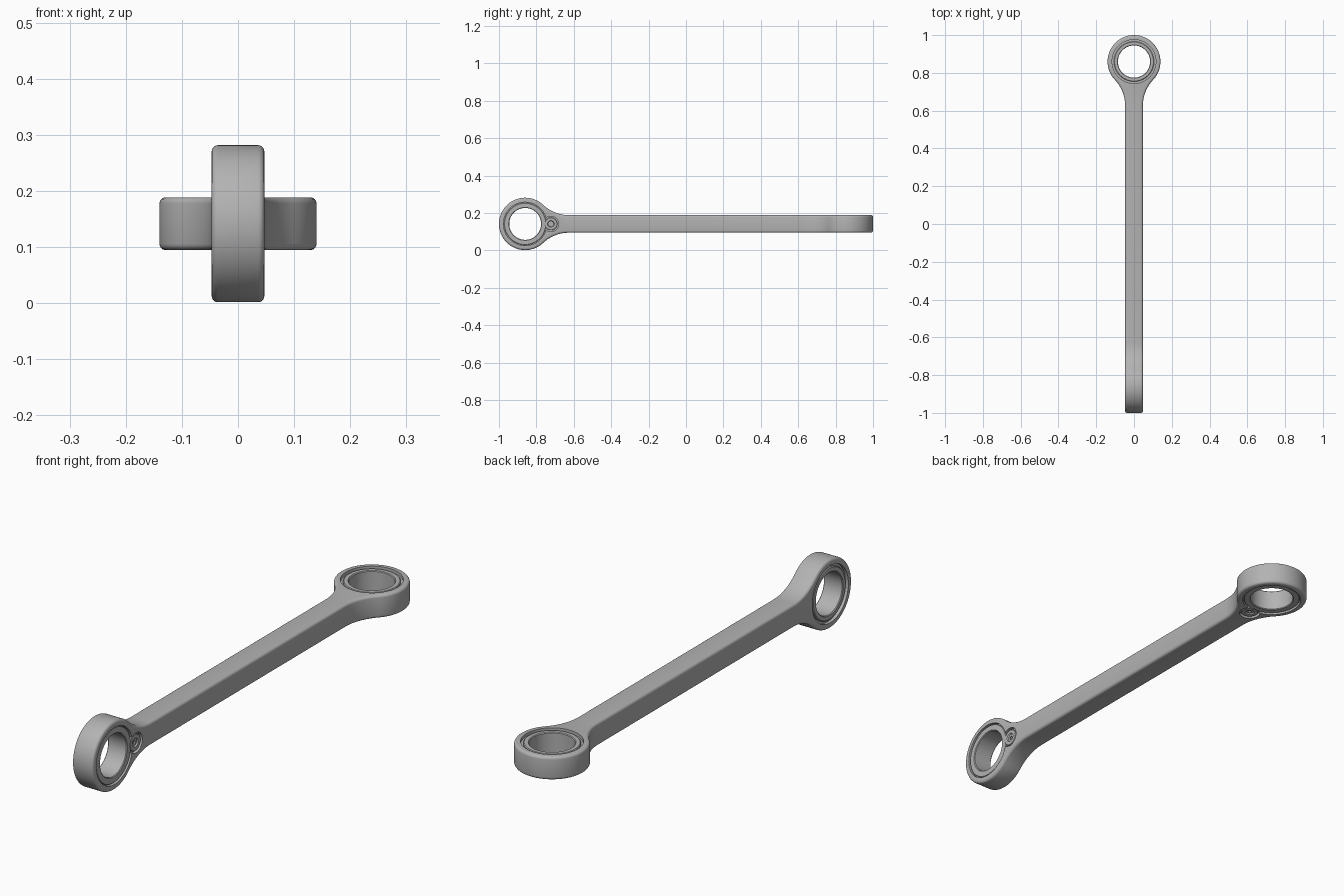
import bpy, bmesh
from math import sin, cos, pi, atan2, sqrt
from mathutils import Matrix, Vector

if "Cube" in bpy.data.objects:
    bpy.data.objects.remove(bpy.data.objects["Cube"])

HALF = 0.047        # half thickness of bar and eyes
EYE_Y = -0.86       # eye centre
EYE_R = 0.14
FILLET = 0.2        # neck fillet radius
MID_Z = 0.1415
PIN_Y = -0.722      # locking screw centre

steel = bpy.data.materials.new("brushed steel grey")
steel.use_nodes = True
steel.diffuse_color = (0.45, 0.45, 0.45, 1)
steel.node_tree.nodes["Principled BSDF"].inputs["Base Color"].default_value = (0.45, 0.45, 0.45, 1)

# Front end stays as built; rear end is turned round and a quarter turn about the bar
LIFT = Matrix.Translation((0, 0, MID_Z))
REAR = Matrix(((0, 0, -1), (0, -1, 0), (-1, 0, 0))).to_4x4()
ENDS = {"front": LIFT, "rear": LIFT @ REAR}


def make_object(name, bm, matrix=None):
    bmesh.ops.recalc_face_normals(bm, faces=bm.faces)
    if matrix:
        bm.transform(matrix)
    mesh = bpy.data.meshes.new(name)
    bm.to_mesh(mesh)
    bm.free()
    mesh.materials.append(steel)
    obj = bpy.data.objects.new(name, mesh)
    bpy.context.collection.objects.link(obj)
    return obj


def smooth(obj):
    bpy.ops.object.select_all(action='DESELECT')
    obj.select_set(True)
    bpy.context.view_layer.objects.active = obj
    bpy.ops.object.shade_smooth_by_angle(angle=pi / 6)


def lathe(profile, y, steps):
    """Spin a closed (radius, x) profile about an x axis through y."""
    bm = bmesh.new()
    verts = [bm.verts.new((x, y, r)) for r, x in profile]
    edges = [bm.edges.new((a, b)) for a, b in zip(verts, verts[1:] + verts[:1])]
    bmesh.ops.spin(bm, geom=verts + edges, cent=(0, y, 0), axis=(1, 0, 0),
                   angle=2 * pi, steps=steps, use_duplicate=False)
    bmesh.ops.remove_doubles(bm, verts=bm.verts, dist=1e-5)
    loose = [e for e in bm.edges if not e.link_faces]
    bmesh.ops.delete(bm, geom=loose, context='EDGES')
    return bm


def disc_cutter(radius, y, x0, x1, steps):
    return make_object("cutter", lathe([(0, x0), (radius, x0), (radius, x1), (0, x1)], y, steps))


def half_outline():
    """Side outline of one half: bar, fillet, round eye, as (y, z)."""
    reach = sqrt((EYE_R + FILLET) ** 2 - (HALF + FILLET) ** 2)
    fy, fz = EYE_Y + reach, HALF + FILLET
    turn = atan2(fz, reach)
    upper = [(0, HALF)]
    for i in range(15):
        a = -pi / 2 - (pi / 2 - turn) * i / 14
        upper.append((fy + FILLET * cos(a), fz + FILLET * sin(a)))
    for i in range(1, 33):
        a = turn + (pi - turn) * i / 32
        upper.append((EYE_Y + EYE_R * cos(a), EYE_R * sin(a)))
    return upper + [(y, -z) for y, z in reversed(upper[:-1])]


def half_body():
    bm = bmesh.new()
    face = bm.faces.new([bm.verts.new((-HALF, y, z)) for y, z in half_outline()])
    out = bmesh.ops.extrude_face_region(bm, geom=[face])
    moved = [g for g in out["geom"] if isinstance(g, bmesh.types.BMVert)]
    bmesh.ops.translate(bm, verts=moved, vec=(2 * HALF, 0, 0))
    if face.is_valid and len(face.link_loops if hasattr(face, "link_loops") else face.loops) == 0:
        bm.faces.remove(face)
    # Round the long edges of both flat sides
    rim = [e for e in bm.edges
           if abs(e.verts[0].co.x - e.verts[1].co.x) < 1e-6
           and any(v.co.y < -1e-6 for v in e.verts)]
    bmesh.ops.bevel(bm, geom=rim, offset=0.011, segments=4, profile=0.5, affect='EDGES')
    body = make_object("half_body", bm)
    # Bearing bore and the small screw pocket beside it
    cutters = [disc_cutter(0.116, EYE_Y, -0.1, 0.1, 72),
               disc_cutter(0.041, PIN_Y, 0.034, 0.1, 40)]
    for cutter in cutters:
        cutter.hide_render = True
        mod = body.modifiers.new("cut", 'BOOLEAN')
        mod.operation, mod.solver, mod.object = 'DIFFERENCE', 'EXACT', cutter
    bpy.context.view_layer.update()
    result = bpy.data.meshes.new_from_object(
        body.evaluated_get(bpy.context.evaluated_depsgraph_get()))
    for obj in cutters + [body]:
        bpy.data.objects.remove(obj)
    return result


# Link body: two halves welded at the middle, without the inner wall
half = half_body()
bm = bmesh.new()
for matrix in ENDS.values():
    piece = half.copy()
    piece.transform(matrix)
    bm.from_mesh(piece)
wall = [f for f in bm.faces if all(abs(v.co.y) < 1e-4 for v in f.verts)]
bmesh.ops.delete(bm, geom=wall, context='FACES')
bmesh.ops.remove_doubles(bm, verts=bm.verts, dist=1e-4)
smooth(make_object("link_body", bm))

# Bearing race: grooved plain side, flat retaining plate on the screw side
race = [(0.118, -0.034), (0.106, -0.034), (0.106, -0.040), (0.103, -0.043),
        (0.088, -0.043), (0.085, -0.040), (0.085, 0.040), (0.088, 0.043),
        (0.110, 0.043), (0.112, 0.041), (0.112, 0.034), (0.118, 0.034)]
# Locking screw: washer with a sunk head and socket
screw = [(0, 0.034), (0.007, 0.034), (0.007, 0.039), (0.015, 0.039),
         (0.018, 0.044), (0.032, 0.044), (0.034, 0.042), (0.034, 0.03), (0, 0.03)]

for end, matrix in ENDS.items():
    smooth(make_object(end + "_bearing_race", lathe(race, EYE_Y, 72), matrix))
    smooth(make_object(end + "_locking_screw", lathe(screw, PIN_Y, 32), matrix))
